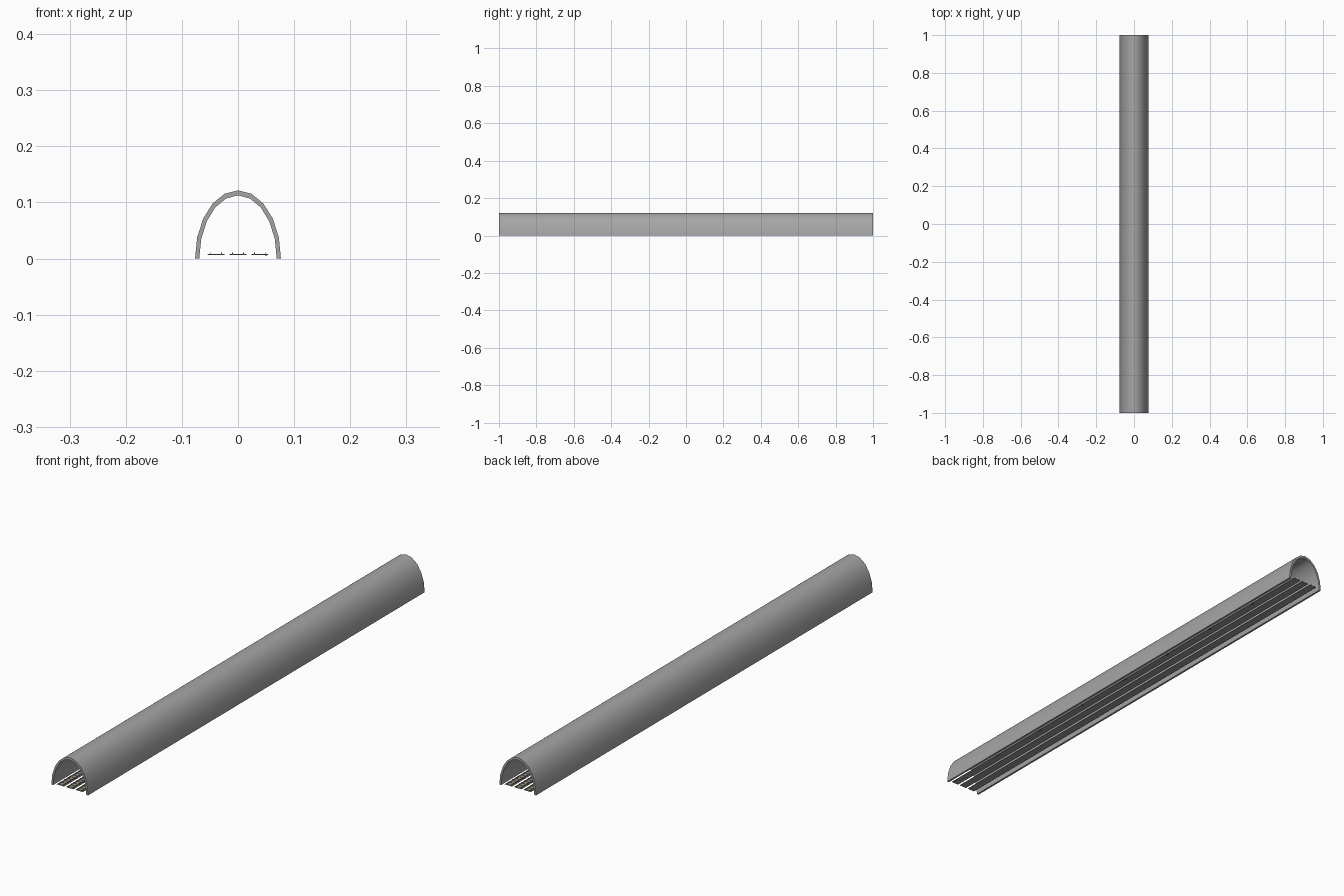
import bpy
import bmesh
from math import cos, sin, pi, radians

cube = bpy.data.objects.get("Cube")
if cube:
    bpy.data.objects.remove(cube, do_unlink=True)


def material(name, rgb):
    mat = bpy.data.materials.new(name)
    mat.use_nodes = True
    mat.diffuse_color = (*rgb, 1)
    mat.node_tree.nodes["Principled BSDF"].inputs["Base Color"].default_value = (*rgb, 1)
    return mat


CONCRETE = material("concrete_grey", (0.38, 0.38, 0.38))
BED = material("bed_grey", (0.32, 0.32, 0.31))
WOOD = material("sleeper_tan", (0.32, 0.28, 0.18))
STEEL = material("rail_grey", (0.22, 0.22, 0.22))
DARK = material("joint_dark", (0.06, 0.06, 0.06))


def finish(bm, name, mat):
    bmesh.ops.recalc_face_normals(bm, faces=bm.faces[:])
    mesh = bpy.data.meshes.new(name)
    bm.to_mesh(mesh)
    bm.free()
    mesh.materials.append(mat)
    obj = bpy.data.objects.new(name, mesh)
    bpy.context.collection.objects.link(obj)
    return obj


def box(name, center, size, mat):
    bm = bmesh.new()
    bmesh.ops.create_cube(bm, size=1)
    bmesh.ops.scale(bm, vec=size, verts=bm.verts)
    bmesh.ops.translate(bm, vec=center, verts=bm.verts)
    return finish(bm, name, mat)


def repeat(obj, count, step):
    mod = obj.modifiers.new("repeat", 'ARRAY')
    mod.count = count
    mod.use_relative_offset = False
    mod.use_constant_offset = True
    mod.constant_offset_displace = (0, step, 0)


# Arched tunnel lining, a half-ellipse ring extruded along its length
SEGMENTS = 10


def arch(half_width, height):
    angles = [pi * i / SEGMENTS for i in range(SEGMENTS + 1)]
    return [(half_width * cos(a), height * sin(a)) for a in angles]


bm = bmesh.new()
outer = [bm.verts.new((x, -1, z)) for x, z in arch(0.0765, 0.1215)]
inner = [bm.verts.new((x, -1, z)) for x, z in arch(0.069, 0.1125)]
for i in range(SEGMENTS):
    bm.faces.new((outer[i], outer[i + 1], inner[i + 1], inner[i]))
ring = bmesh.ops.extrude_face_region(bm, geom=bm.faces[:], use_keep_orig=True)
moved = [v for v in ring["geom"] if isinstance(v, bmesh.types.BMVert)]
bmesh.ops.translate(bm, vec=(0, 2, 0), verts=moved)
# Remove the walls left between neighbouring end-face sections
inside = [f for f in bm.faces
          if all(len(e.link_faces) > 2 for e in f.edges if abs(e.verts[0].co.y - e.verts[1].co.y) < 1)
          and max(v.co.y for v in f.verts) - min(v.co.y for v in f.verts) > 1]
bmesh.ops.delete(bm, geom=inside, context='FACES_ONLY')
tunnel = finish(bm, "tunnel_lining", CONCRETE)
bpy.ops.object.select_all(action='DESELECT')
tunnel.select_set(True)
bpy.context.view_layer.objects.active = tunnel
bpy.ops.object.shade_smooth_by_angle(angle=radians(40))

# Three parallel tracks: bed, sleepers and a pair of rails
SLEEPERS = 112
STEP = 2 / SLEEPERS
for label, x in (("right", -0.039), ("middle", 0), ("left", 0.039)):
    box(label + "_track_bed", (x, 0, 0.0066), (0.0305, 2, 0.0006), BED)
    sleepers = box(label + "_sleepers", (x, STEP / 2 - 1, 0.0074),
                   (0.0295, STEP * 0.5, 0.0012), WOOD)
    repeat(sleepers, SLEEPERS, STEP)
    for side, name in ((-1, "_inner_rail"), (1, "_outer_rail")):
        box(label + name, (x + side * 0.0095, 0, 0.0091), (0.0015, 2, 0.0024), STEEL)

# Small joint plates under one outer rail
joints = box("joint_plates", (0.05, -0.985, 0.0058), (0.004, 0.012, 0.001), DARK)
repeat(joints, 8, 0.248)
